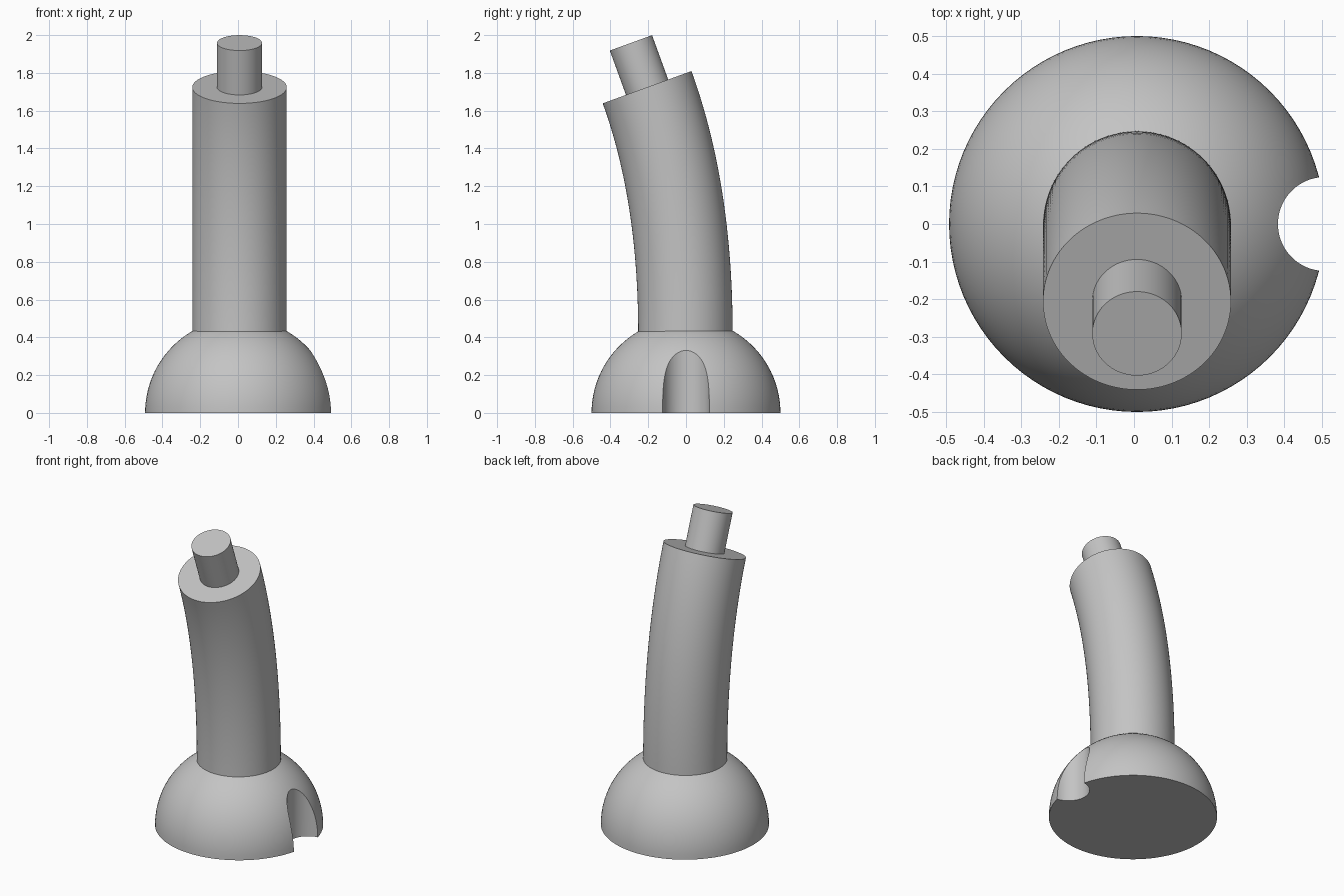
import bpy
import bmesh
import math
from mathutils import Vector, Matrix

old = bpy.data.objects.get("Cube")
if old:
    bpy.data.objects.remove(old, do_unlink=True)

CX = 0.008                      # shared centre line of all parts
TILT = math.radians(20)         # lean of the neck end towards the front
SIDES = 96

grey = bpy.data.materials.new("plain grey")
grey.use_nodes = True
grey.diffuse_color = (0.55, 0.55, 0.55, 1)
grey.node_tree.nodes["Principled BSDF"].inputs["Base Color"].default_value = grey.diffuse_color


def make_object(name, bm):
    bmesh.ops.recalc_face_normals(bm, faces=bm.faces)
    mesh = bpy.data.meshes.new(name)
    bm.to_mesh(mesh)
    bm.free()
    mesh.materials.append(grey)
    obj = bpy.data.objects.new(name, mesh)
    bpy.context.collection.objects.link(obj)
    return obj


def activate(obj):
    bpy.ops.object.select_all(action="DESELECT")
    obj.select_set(True)
    bpy.context.view_layer.objects.active = obj


def smooth(obj):
    activate(obj)
    bpy.ops.object.shade_smooth_by_angle(angle=math.radians(30))


def sweep(name, stations, radius):
    """Capped round tube through (centre, lean angle) stations."""
    bm = bmesh.new()
    rings = []
    for centre, lean in stations:
        place = Matrix.Translation(centre) @ Matrix.Rotation(lean, 4, "X")
        turns = [2 * math.pi * i / SIDES for i in range(SIDES)]
        rings.append([bm.verts.new(place @ Vector((radius * math.cos(a), radius * math.sin(a), 0)))
                      for a in turns])
    for low, high in zip(rings, rings[1:]):
        for i in range(SIDES):
            j = (i + 1) % SIDES
            bm.faces.new((low[i], low[j], high[j], high[i]))
    bm.faces.new(rings[0][::-1])
    bm.faces.new(rings[-1])
    return make_object(name, bm)


# Domed base: half a sphere with a flat underside
bm = bmesh.new()
bmesh.ops.create_uvsphere(bm, u_segments=SIDES, v_segments=48, radius=0.5,
                          matrix=Matrix.Translation((CX, 0, 0)))
cut = bmesh.ops.bisect_plane(bm, geom=bm.verts[:] + bm.edges[:] + bm.faces[:], dist=0.0001,
                             plane_co=(0, 0, 0), plane_no=(0, 0, -1), clear_outer=True)
rim = [e for e in bm.edges if e.is_boundary]
bmesh.ops.holes_fill(bm, edges=rim, sides=0)
base = make_object("domed_base", bm)

# Round upright notch in the left side of the base
cutter = sweep("notch_cutter", [(Vector((CX + 0.5, 0, z)), 0) for z in (-0.2, 0.7)], 0.125)
cutter.hide_render = True
notch = base.modifiers.new("notch", "BOOLEAN")
notch.operation = "DIFFERENCE"
notch.solver = "EXACT"
notch.object = cutter
activate(base)
bpy.ops.object.modifier_apply(modifier="notch")
bpy.data.objects.remove(cutter, do_unlink=True)
smooth(base)

# Neck: rises upright from the base and curves forward
start = Vector((CX, -0.003, 0.42))
tip = Vector((CX, -0.206, 1.724))
bend = Vector((CX, -0.003, tip.z + (tip.y + 0.003) / math.tan(TILT)))
stations = []
STEPS = 26
for i in range(STEPS + 1):
    t = i / STEPS
    point = start * (1 - t) ** 2 + bend * 2 * t * (1 - t) + tip * t ** 2
    along = (bend - start) * (1 - t) + (tip - bend) * t
    stations.append((point, math.atan2(-along.y, along.z)))
smooth(sweep("curved_neck", stations, 0.25))

# Peg: narrow straight cylinder continuing the neck
axis = Vector((0, -math.sin(TILT), math.cos(TILT)))
smooth(sweep("end_peg", [(tip + axis * d, TILT) for d in (-0.05, 0.25)], 0.119))
